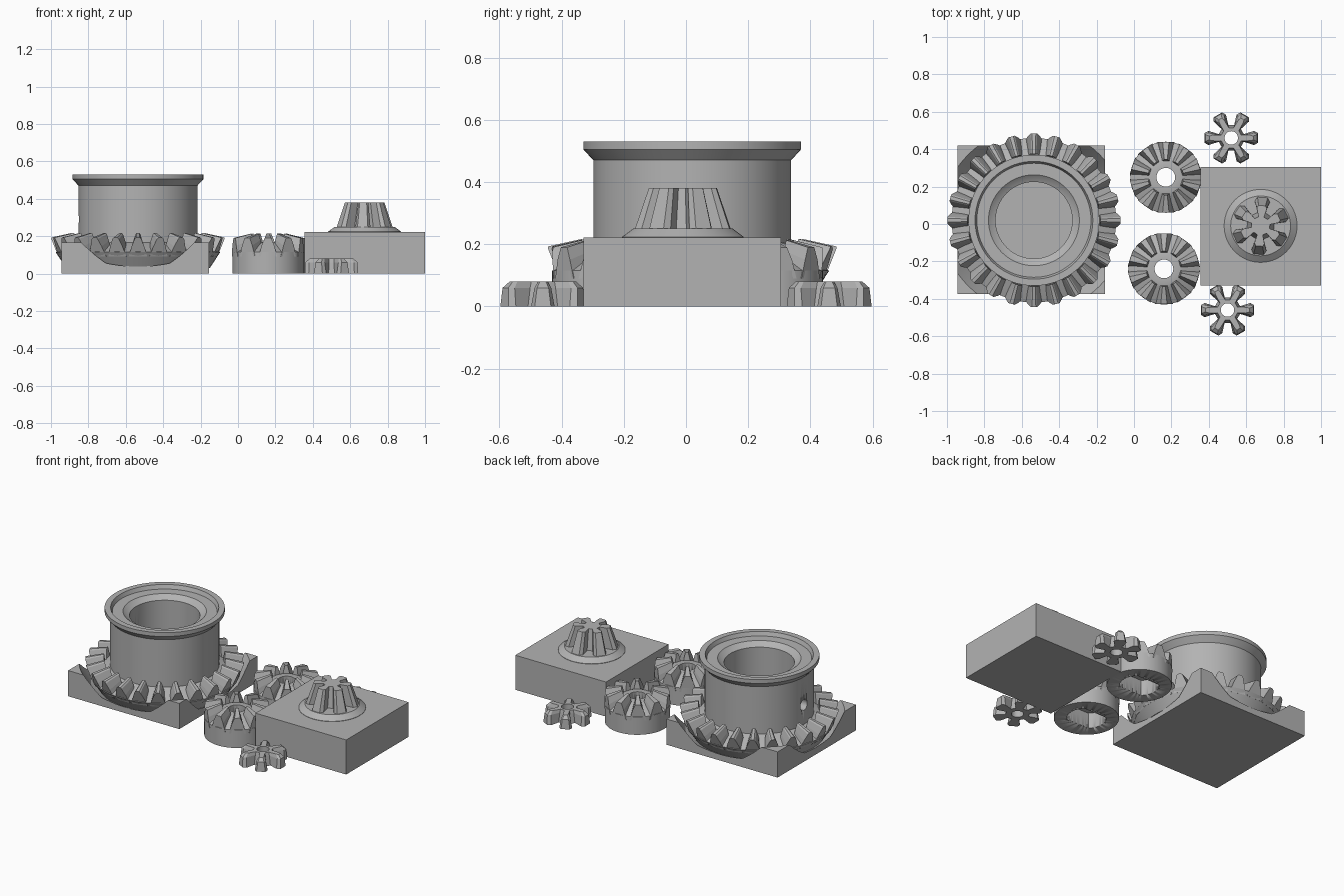
import bpy, bmesh
from math import sin, cos, pi, radians
from mathutils import Vector

cube = bpy.data.objects.get("Cube")
if cube:
    bpy.data.objects.remove(cube, do_unlink=True)

grey = bpy.data.materials.new("plain_grey")
grey.use_nodes = True
colour = (0.45, 0.45, 0.45, 1)
grey.diffuse_color = colour
grey.node_tree.nodes["Principled BSDF"].inputs["Base Color"].default_value = colour


def finish(bm, name, loc=(0, 0, 0), smooth=True):
    bmesh.ops.recalc_face_normals(bm, faces=bm.faces)
    mesh = bpy.data.meshes.new(name)
    bm.to_mesh(mesh)
    bm.free()
    mesh.materials.append(grey)
    ob = bpy.data.objects.new(name, mesh)
    bpy.context.collection.objects.link(ob)
    ob.location = loc
    if smooth:
        bpy.ops.object.select_all(action='DESELECT')
        ob.select_set(True)
        bpy.context.view_layer.objects.active = ob
        bpy.ops.object.shade_smooth_by_angle(angle=radians(25))
    return ob


def box(name, x, y, z):
    bm = bmesh.new()
    bmesh.ops.create_cube(bm, size=1)
    for v in bm.verts:
        v.co = [lo + (c + 0.5) * (hi - lo) for c, (lo, hi) in zip(v.co, (x, y, z))]
    return finish(bm, name, smooth=False)


def bridge(bm, rings, closed=False):
    """Join rings of vertices with quads; cap the ends unless closed."""
    pairs = list(zip(rings, rings[1:] + rings[:1]))
    for a, b in pairs if closed else pairs[:-1]:
        for i in range(len(a)):
            j = (i + 1) % len(a)
            bm.faces.new((a[i], a[j], b[j], b[i]))
    if not closed:
        bm.faces.new(rings[0])
        bm.faces.new(rings[-1])


def lathe(name, profile, loc, closed=False, n=72):
    bm = bmesh.new()
    rings = [[bm.verts.new((r * cos(2 * pi * i / n), r * sin(2 * pi * i / n), z))
              for i in range(n)] for r, z in profile]
    bridge(bm, rings, closed)
    return finish(bm, name, loc)


def cut(ob, cutter):
    mod = ob.modifiers.new("cut", 'BOOLEAN')
    mod.operation = 'DIFFERENCE'
    mod.solver = 'EXACT'
    mod.object = cutter
    cutter.hide_render = True
    cutter.hide_set(True)
    cutter.display_type = 'WIRE'


def crown_teeth(name, count, outer, inner, loc, phase=pi / 2):
    """Tapered radial teeth; each end lists (radius, z, half width) from root to tip."""
    bm = bmesh.new()
    for k in range(count):
        a = phase + 2 * pi * k / count
        u, t = Vector((cos(a), sin(a), 0)), Vector((-sin(a), cos(a), 0))
        rings = []
        for end in (outer, inner):
            side = [(u * r + Vector((0, 0, z)), t * w) for r, z, w in end]
            pts = [p - w for p, w in side] + [p + w for p, w in reversed(side)]
            rings.append([bm.verts.new(p) for p in pts])
        bridge(bm, rings)
    return finish(bm, name, loc, smooth=False)


def star(name, layers, loc, phase, teeth=6):
    """Stack of toothed outlines: (z, tip radius, root radius, tip half angle)."""
    bm = bmesh.new()
    rings = []
    for z, tip, root, half in layers:
        ring = []
        for k in range(teeth):
            a = phase + 2 * pi * k / teeth
            for r, d in ((root, -0.3), (tip * 0.88, -half), (tip, -half * 0.6),
                         (tip, half * 0.6), (tip * 0.88, half), (root, 0.3)):
                ring.append(bm.verts.new((r * cos(a + d), r * sin(a + d), z)))
        rings.append(ring)
    bridge(bm, rings)
    return finish(bm, name, loc, smooth=False)


# Large plinth with a conical pocket for the ring gear
cx, cy = -0.535, 0.02
plinth = box("ring_gear_plinth", (-0.945, -0.155), (-0.375, 0.42), (0, 0.165))
pocket = lathe("pocket_cutter", [(0.39, 0.035), (0.43, 0.055), (0.50, 0.17), (0.52, 0.2)], (cx, cy, 0))
cut(plinth, pocket)

# Ring gear body: back cone, tooth root cone, tall sleeve, flange and bore
sleeve = lathe("ring_gear_body", [
    (0.205, 0.03), (0.385, 0.03), (0.44, 0.115), (0.36, 0.15), (0.318, 0.165),
    (0.318, 0.47), (0.35, 0.505), (0.35, 0.53), (0.315, 0.53), (0.305, 0.505),
    (0.243, 0.505), (0.225, 0.49), (0.205, 0.48)], (cx, cy, 0), closed=True)
bm = bmesh.new()
bmesh.ops.create_cone(bm, cap_ends=True, segments=24, radius1=0.035, radius2=0.035, depth=0.3)
drill = finish(bm, "side_hole_cutter", (cx - 0.3, cy, 0.29))
drill.rotation_euler.y = pi / 2
cut(sleeve, drill)
crown_teeth("ring_gear_teeth", 24,
            [(0.425, 0.09, 0.05), (0.447, 0.145, 0.034), (0.463, 0.185, 0.018), (0.463, 0.193, 0.010)],
            [(0.350, 0.13, 0.034), (0.352, 0.175, 0.024), (0.355, 0.21, 0.013), (0.355, 0.217, 0.007)],
            (cx, cy, 0))

# Two side gears, each with a flat-sided socket underneath
for name, loc in (("rear_side_gear", (0.17, 0.25, 0)), ("front_side_gear", (0.16, -0.24, 0))):
    body = lathe(name, [(0.19, 0), (0.19, 0.115), (0.10, 0.16), (0.085, 0.165),
                        (0.05, 0.165), (0.05, 0)], loc, closed=True, n=60)
    bm = bmesh.new()
    bmesh.ops.create_cone(bm, cap_ends=True, segments=48, radius1=0.115, radius2=0.115, depth=0.2)
    for v in bm.verts:
        v.co.y = max(-0.08, min(0.08, v.co.y))
    bmesh.ops.remove_doubles(bm, verts=bm.verts, dist=0.0001)
    cut(body, finish(bm, name + "_socket_cutter", loc))
    crown_teeth(name + "_teeth", 10,
                [(0.186, 0.09, 0.05), (0.189, 0.15, 0.034), (0.188, 0.19, 0.017)],
                [(0.085, 0.14, 0.023), (0.09, 0.18, 0.016), (0.095, 0.213, 0.008)], loc)

# Block with collar and tall tapered pinion
box("pinion_block", (0.355, 1.0), (-0.33, 0.305), (0, 0.222))
px, py = 0.677, -0.01
lathe("pinion_collar", [(0.195, 0.215), (0.195, 0.224), (0.16, 0.25)], (px, py, 0))
star("tall_pinion", [(0.24, 0.158, 0.075, 0.30), (0.38, 0.110, 0.05, 0.28)],
     (px, py, 0), radians(26))

# Two small planet pinions with a drilled centre
for name, loc, phase in (("rear_planet_pinion", (0.52, 0.46, 0), 0),
                         ("front_planet_pinion", (0.5, -0.46, 0), 0)):
    gear = star(name, [(0, 0.145, 0.07, 0.30), (0.06, 0.14, 0.06, 0.22),
                       (0.08, 0.118, 0.055, 0.14)], loc, phase)
    bm = bmesh.new()
    bmesh.ops.create_cone(bm, cap_ends=True, segments=32, radius1=0.036, radius2=0.036, depth=0.4)
    cut(gear, finish(bm, name + "_bore_cutter", loc))
